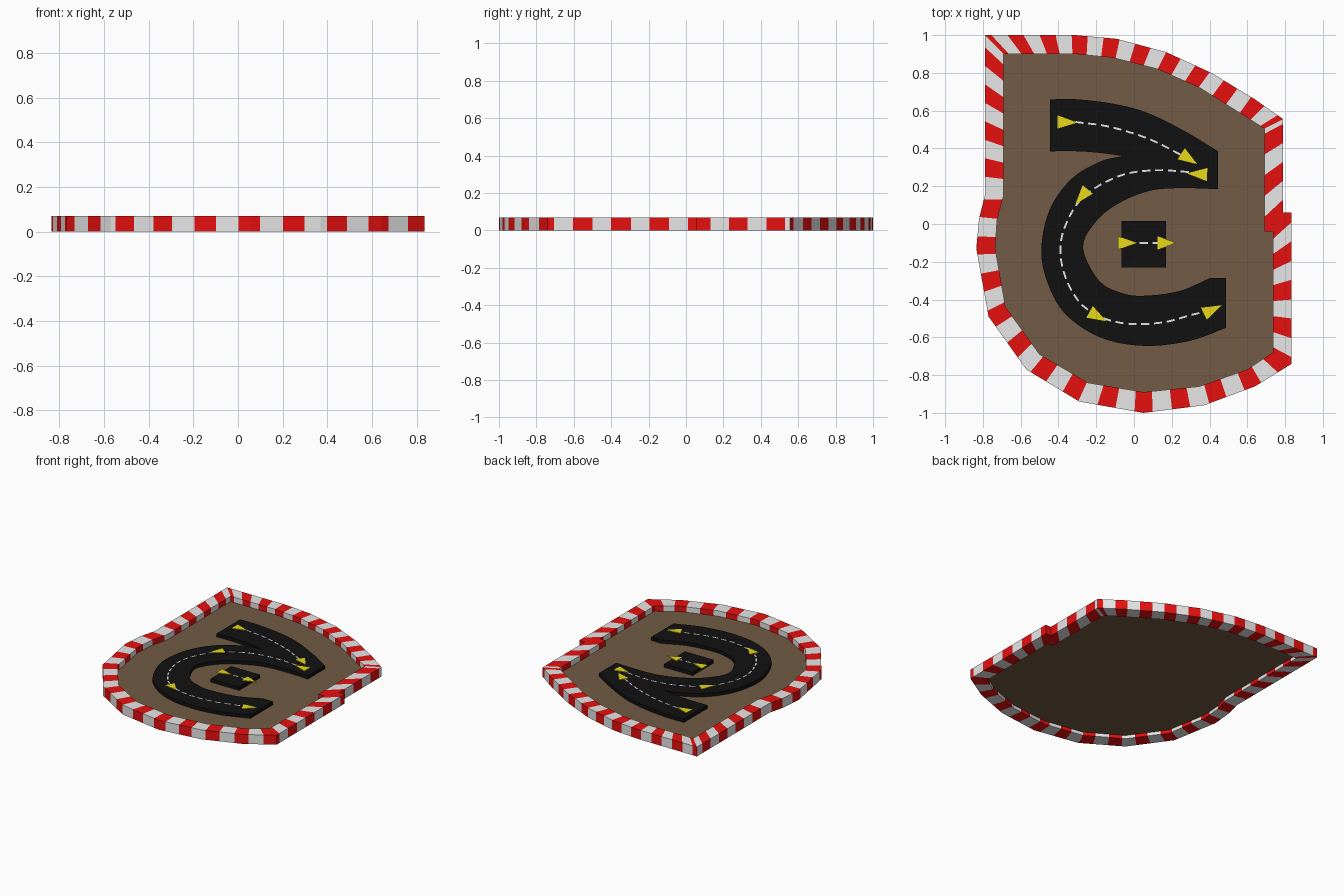
import bpy, bmesh, math
from mathutils import Vector

if "Cube" in bpy.data.objects:
    bpy.data.objects.remove(bpy.data.objects["Cube"])

CURB_TOP, FLOOR_Z, ROAD_Z, MARK = 0.07, 0.03, 0.055, 0.002


def material(name, rgb):
    m = bpy.data.materials.new(name)
    m.diffuse_color = (*rgb, 1)
    m.use_nodes = True
    m.node_tree.nodes["Principled BSDF"].inputs["Base Color"].default_value = m.diffuse_color
    return m


RED = material("curb red", (0.8, 0.005, 0.005))
WHITE = material("curb white", (0.8, 0.8, 0.8))
BROWN = material("earth brown", (0.17, 0.105, 0.058))
BLACK = material("asphalt black", (0.0055, 0.0055, 0.0055))
YELLOW = material("arrow yellow", (0.8, 0.69, 0.01))


def finish(bm, name, mats):
    bmesh.ops.recalc_face_normals(bm, faces=bm.faces)
    me = bpy.data.meshes.new(name)
    bm.to_mesh(me)
    bm.free()
    for m in mats:
        me.materials.append(m)
    ob = bpy.data.objects.new(name, me)
    bpy.context.collection.objects.link(ob)
    return ob


def prism(bm, outline, z0, z1):
    """Closed flat plate from a 2D outline."""
    lo = [bm.verts.new((x, y, z0)) for x, y in outline]
    hi = [bm.verts.new((x, y, z1)) for x, y in outline]
    bm.faces.new(hi)
    bm.faces.new(lo[::-1])
    n = len(lo)
    for i in range(n):
        j = (i + 1) % n
        bm.faces.new((lo[i], lo[j], hi[j], hi[i]))


def smooth_path(pts, steps=5):
    """Catmull-Rom curve through the points."""
    p = [Vector(q) for q in pts]
    p = [2 * p[0] - p[1]] + p + [2 * p[-1] - p[-2]]
    out = []
    for a, b, c, d in zip(p, p[1:], p[2:], p[3:]):
        for k in range(steps):
            t = k / steps
            out.append(0.5 * (2 * b + (c - a) * t + (2 * a - 5 * b + 4 * c - d) * t * t
                              + (3 * b - a - 3 * c + d) * t ** 3))
    return out + [p[-2]]


# Curb outlines, paired corner by corner, clockwise from the back left
OUTER = [(-.79, 1), (-.31, 1), (-.09, .98), (.17, .91), (.41, .80), (.64, .66), (.79, .555),
         (.79, .06), (.835, .06), (.835, -.74), (.64, -.86), (.37, -.96), (.05, -1), (-.29, -.94),
         (-.57, -.77), (-.77, -.49), (-.835, -.13), (-.82, .03), (-.79, .15)]
INNER = [(-.69, .90), (-.31, .90), (-.11, .88), (.125, .82), (.35, .72), (.58, .575), (.69, .505),
         (.69, -.04), (.735, -.04), (.735, -.68), (.60, -.77), (.345, -.86), (.05, -.89), (-.245, -.84),
         (-.5, -.69), (-.68, -.44), (-.735, -.13), (-.725, .02), (-.69, .15)]
# Stretches: first corner, last corner, start of first red stripe, period, red width
STRETCHES = [(0, 6, .12, .17, .085), (6, 7, .025, .2, .1), (7, 8, 0, .2, .1),
             (8, 9, .15, .205, .105), (9, 18, -.01, .2, .097), (18, 19, .1, .196, .098)]


def build_curb():
    bm = bmesh.new()
    N = len(OUTER)
    rings, colours = [], []
    for first, last, start, period, width in STRETCHES:
        s = 0
        for i in range(first, last):
            o0, o1 = Vector(OUTER[i]), Vector(OUTER[(i + 1) % N])
            i0, i1 = Vector(INNER[i]), Vector(INNER[(i + 1) % N])
            length = (o1 - o0).length
            edges = [start + k * period + w for k in range(-1, 16) for w in (0, width)]
            cuts = [s] + [e for e in edges if s + .004 < e < s + length - .004] + [s + length]
            for a, b in zip(cuts, cuts[1:]):
                t = (a - s) / length
                o, n = o0.lerp(o1, t), i0.lerp(i1, t)
                rings.append([bm.verts.new((*p, z)) for p, z in
                              ((o, 0), (o, CURB_TOP), (n, CURB_TOP), (n, 0))])
                mid = (a + b) / 2
                colours.append(0 if (mid - start) % period < width else 1)
            s += length
    for k, ring in enumerate(rings):
        nxt = rings[(k + 1) % len(rings)]
        for j in range(4):
            m = (j + 1) % 4
            f = bm.faces.new((ring[j], ring[m], nxt[m], nxt[j]))
            f.material_index = colours[k]
    finish(bm, "striped_curb", [RED, WHITE])


build_curb()

# Earth floor, raised a little inside the curb
bm = bmesh.new()
prism(bm, INNER, FLOOR_Z - .005, FLOOR_Z)
finish(bm, "earth_floor", [BROWN])

# Winding road: curved edges joined by straight ends
upper_edge = [(-.445, .66), (-.3, .66), (-.1, .635), (.08, .585), (.28, .485), (.445, .385)]
inner_bend = [(.445, .185), (.24, .19), (.08, .175), (-.08, .11), (-.2, .015), (-.27, -.125),
              (-.185, -.30), (-.065, -.365), (.05, -.38), (.24, -.355), (.405, -.285)]
outer_bend = [(.487, -.55), (.29, -.62), (.05, -.645), (-.18, -.6), (-.37, -.47), (-.465, -.29),
              (-.49, -.12), (-.445, .08), (-.33, .24), (-.18, .33), (-.06, .36)]
lower_edge = [(-.06, .36), (-.18, .376), (-.3, .385), (-.445, .385)]
outline = (smooth_path(upper_edge) + smooth_path(inner_bend) + [Vector((.487, -.285))]
           + smooth_path(outer_bend) + smooth_path(lower_edge)[1:])
bm = bmesh.new()
prism(bm, outline, FLOOR_Z - .002, ROAD_Z)
finish(bm, "winding_road", [BLACK])

# Short square road piece in the middle
bm = bmesh.new()
prism(bm, [(-.065, -.23), (.17, -.23), (.17, .015), (-.065, .015)], FLOOR_Z - .002, ROAD_Z)
finish(bm, "square_road", [BLACK])

# Dashed centre lines
LINES = [[(-.31, .54), (-.13, .515), (.08, .45), (.25, .365)],
         [(.29, .275), (.135, .285), (-.025, .27), (-.145, .225), (-.235, .17), (-.31, .095),
          (-.375, -.04), (-.39, -.16), (-.36, -.29), (-.3, -.4), (-.235, -.46), (-.13, -.51),
          (0, -.53), (.16, -.52), (.29, -.485), (.37, -.465)],
         [(.03, -.1), (.125, -.1)]]
DASH, PERIOD, HALF = .043, .068, .005
bm = bmesh.new()
for line in LINES:
    path = smooth_path(line, 10)
    dist = [0]
    for a, b in zip(path, path[1:]):
        dist.append(dist[-1] + (b - a).length)

    def at(s):
        k = max(i for i in range(len(path) - 1) if dist[i] <= s)
        return path[k].lerp(path[k + 1], (s - dist[k]) / (dist[k + 1] - dist[k]))

    s = 0
    while s + .02 < dist[-1]:
        a, b = at(s), at(min(s + DASH, dist[-1] - 1e-4))
        d = (b - a).normalized()
        n = Vector((-d.y, d.x)) * HALF
        prism(bm, [a - n, b - n, b + n, a + n], ROAD_Z, ROAD_Z + MARK)
        s += PERIOD
finish(bm, "centre_dashes", [WHITE])

# Direction arrows: base centre and tip
ARROWS = [(-.405, .54, -.30, .537), (.25, .372, .335, .317), (.387, .262, .28, .268),
          (-.245, .183, -.31, .105), (-.235, -.465, -.145, -.515), (.37, -.475, .465, -.43),
          (-.085, -.1, .015, -.1), (.125, -.1, .225, -.1)]
bm = bmesh.new()
for bx, by, tx, ty in ARROWS:
    base, tip = Vector((bx, by)), Vector((tx, ty))
    d = (tip - base).normalized()
    n = Vector((-d.y, d.x)) * .035
    prism(bm, [base - n, tip, base + n], ROAD_Z, ROAD_Z + 2 * MARK)
finish(bm, "direction_arrows", [YELLOW])
